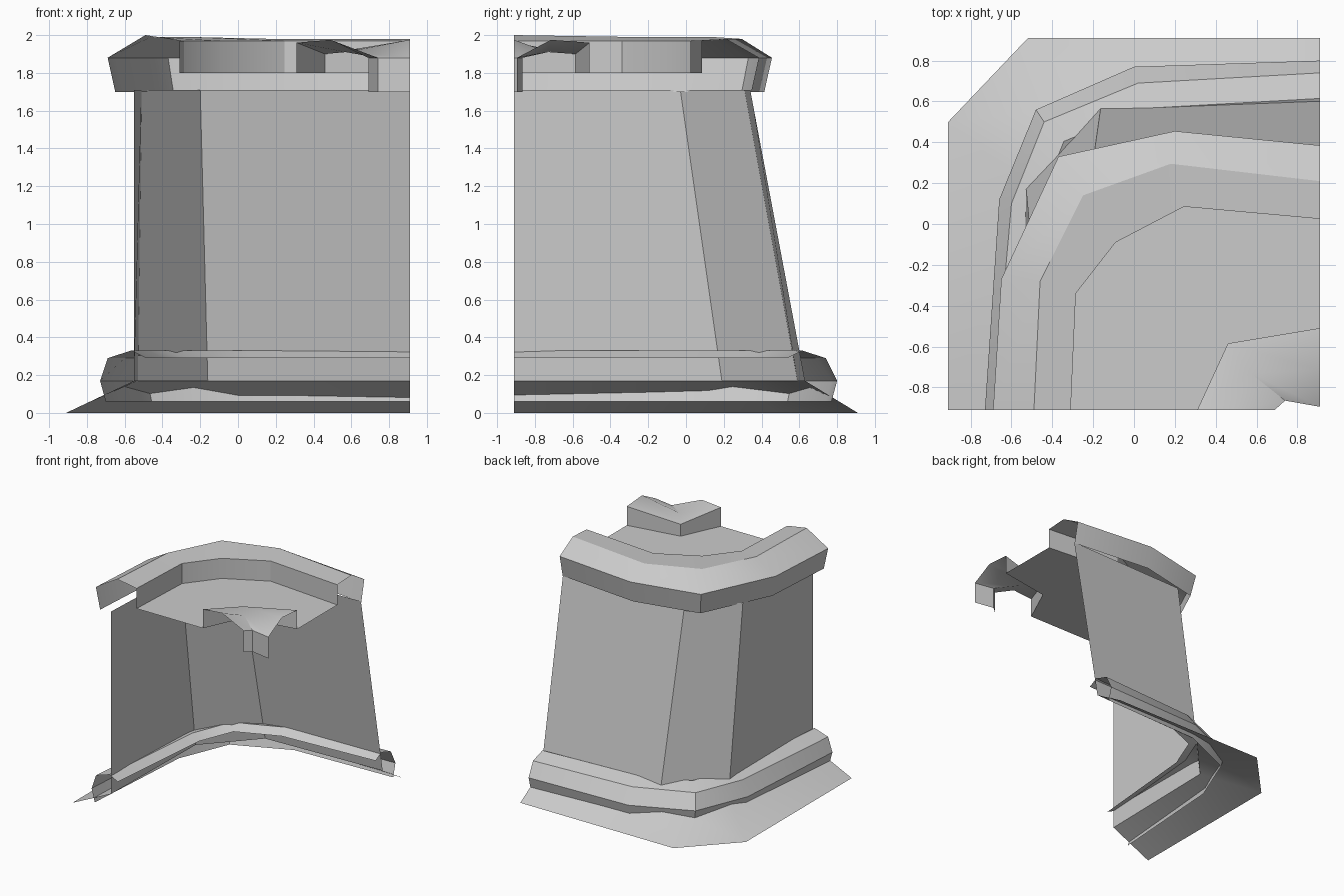
import bpy
import bmesh
from mathutils import Vector

cube = bpy.data.objects.get("Cube")
if cube:
    bpy.data.objects.remove(cube, do_unlink=True)

stone = bpy.data.materials.new("pale_stone")
stone.use_nodes = True
stone_colour = (0.6, 0.6, 0.6, 1)
stone.diffuse_color = stone_colour
stone.node_tree.nodes["Principled BSDF"].inputs["Base Color"].default_value = stone_colour

LOW, HIGH = -0.91, 0.91    # the two straight cut planes of the corner piece


def path(start_x, bends, end_y):
    """Plan outline running from the front cut, round the corner, to the side cut."""
    return [Vector((start_x, LOW)), *map(Vector, bends), Vector((HIGH, end_y))]


def inset(outline, distance):
    """Move an outline towards the inside, keeping its ends on the cut planes."""
    moved = []
    for i, point in enumerate(outline):
        if i == 0:
            shift = Vector((1, 0))
        elif i == len(outline) - 1:
            shift = Vector((0, -1))
        else:
            before = (point - outline[i - 1]).normalized()
            after = (outline[i + 1] - point).normalized()
            along = (before + after).normalized()
            shift = Vector((along.y, -along.x)) / along.dot(after)
        moved.append(point + shift * distance)
    return moved


def ring(outline, height):
    """Lift an outline to one height, or to one height for each point."""
    heights = height if isinstance(height, list) else [height] * len(outline)
    return [(p.x, p.y, z) for p, z in zip(outline, heights)]


def finish(name, bm):
    mesh = bpy.data.meshes.new(name)
    bm.to_mesh(mesh)
    bm.free()
    mesh.materials.append(stone)
    part = bpy.data.objects.new(name, mesh)
    bpy.context.collection.objects.link(part)
    bpy.ops.object.select_all(action="DESELECT")
    part.select_set(True)
    bpy.context.view_layer.objects.active = part
    bpy.ops.object.shade_smooth_by_angle()


def loft(name, *rings):
    """Skin a strip of quads between successive rings, facing outwards."""
    bm = bmesh.new()
    rows = [[bm.verts.new(co) for co in r] for r in rings]
    for lower, upper in zip(rows, rows[1:]):
        for i in range(len(lower) - 1):
            bm.faces.new((lower[i], upper[i], upper[i + 1], lower[i + 1]))
    finish(name, bm)


# Leaning wall with a chamfered corner
wall_foot = path(-0.55, [(-0.53, 0.19), (-0.16, 0.59)], 0.63)
wall_head = path(-0.55, [(-0.51, -0.03), (-0.2, 0.31)], 0.34)
loft("wall", ring(wall_foot, 0.17), ring(wall_head, 1.71))

# Sloping ground skirt
skirt_edge = path(LOW, [(LOW, 0.5), (-0.52, HIGH)], HIGH)
loft("ground_skirt", ring(skirt_edge, 0), ring(wall_foot, 0.17))

# Base moulding, with a lip that pokes through to the inside
belly = path(-0.73, [(-0.66, 0.12), (-0.48, 0.56), (0, 0.77)], 0.8)
shoulder = path(-0.69, [(-0.6, 0.1), (-0.44, 0.5), (0.02, 0.69)], 0.74)
crest = inset(shoulder, 0.125)
loft("base_moulding",
     ring(inset(belly, 0.03), 0.06), ring(belly, 0.17), ring(shoulder, 0.29),
     ring(crest, 0.33), ring(inset(crest, 0.08), 0.29))

# Cornice and parapet around the top
brow = path(-0.69, [(-0.65, -0.27), (-0.37, 0.33), (0.2, 0.455)], 0.385)
ridge = path(-0.49, [(-0.46, -0.28), (-0.25, 0.14), (0.18, 0.295)], 0.21)
inner = path(-0.31, [(-0.285, -0.34), (-0.09, -0.09), (0.245, 0.085)], 0.025)
loft("cornice",
     ring(inset(brow, 0.04), 1.7), ring(brow, 1.88),
     ring(ridge, [2, 1.99, 1.99, 1.98, 1.98]), ring(inner, 1.97), ring(inner, 1.8))

# Centre cap with a sunken hole
cap = path(0.31, [(0.46, -0.585)], -0.51)
cap_ridge = path(0.49, [(0.57, -0.73)], -0.715)
hole = path(0.69, [(0.74, -0.865)], -0.895)
loft("centre_cap",
     ring(cap, 1.8), ring(cap, [1.96, 1.9, 1.96]),
     ring(cap_ridge, [1.975, 1.91, 1.975]), ring(hole, 1.88), ring(hole, 1.7))

# Flat roof deck between the parapet and the cap
bm = bmesh.new()
outline = ring(cap, 1.8) + ring(inner, 1.8)[::-1]
deck = bm.faces.new([bm.verts.new(co) for co in outline])
deck.normal_update()
if deck.normal.z < 0:
    deck.normal_flip()
bmesh.ops.triangulate(bm, faces=[deck])
finish("roof_deck", bm)
